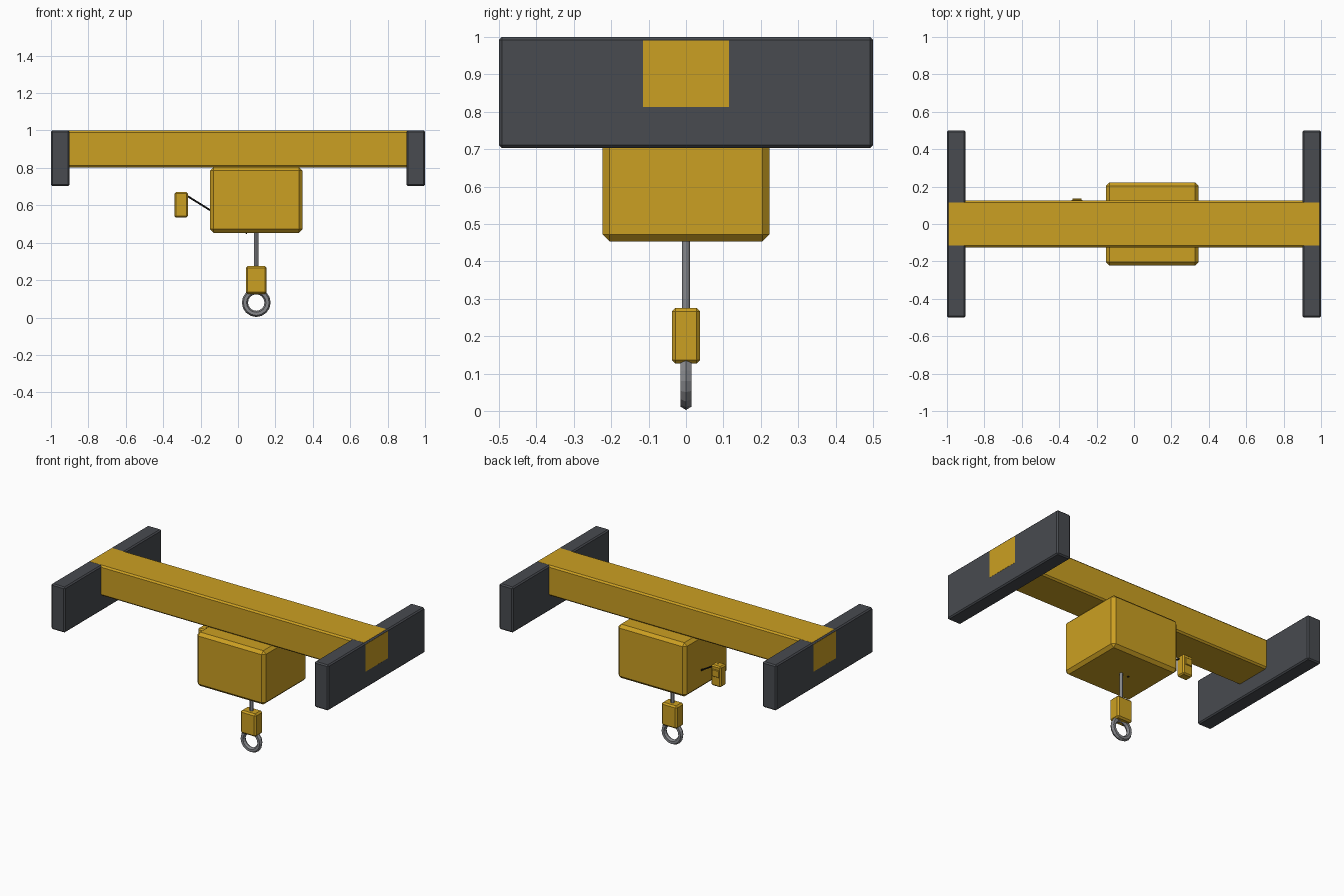
import bpy
from mathutils import Vector

default = bpy.data.objects.get("Cube")
if default:
    bpy.data.objects.remove(default, do_unlink=True)


def material(name, rgb):
    m = bpy.data.materials.new(name)
    m.use_nodes = True
    m.diffuse_color = (*rgb, 1)
    m.node_tree.nodes["Principled BSDF"].inputs["Base Color"].default_value = (*rgb, 1)
    return m


yellow = material("safety_yellow", (0.6, 0.35, 0.016))
charcoal = material("charcoal", (0.065, 0.07, 0.08))
steel = material("steel", (0.24, 0.245, 0.26))
black = material("black_rubber", (0.012, 0.012, 0.012))


def box(name, low, high, bevel, mat):
    """Chamfered box between two opposite corners."""
    low, high = Vector(low), Vector(high)
    bpy.ops.mesh.primitive_cube_add(size=1, location=(low + high) / 2)
    ob = bpy.context.object
    ob.name = name
    ob.scale = high - low
    bpy.ops.object.transform_apply(location=False, rotation=False, scale=True)
    mod = ob.modifiers.new("chamfer", 'BEVEL')
    mod.width = bevel
    mod.segments = 1
    ob.data.materials.append(mat)
    return ob


def rod(name, start, end, radius, sides, mat):
    """Straight cylinder between two points."""
    start, end = Vector(start), Vector(end)
    axis = end - start
    bpy.ops.mesh.primitive_cylinder_add(vertices=sides, radius=radius,
                                        depth=axis.length, location=(start + end) / 2)
    ob = bpy.context.object
    ob.name = name
    ob.rotation_euler = axis.to_track_quat('Z', 'Y').to_euler()
    ob.data.materials.append(mat)
    bpy.ops.object.shade_smooth_by_angle()
    return ob


hook_x = 0.0975

# Bridge girder, a hair proud of the end trucks so its ends show cleanly
box("bridge_girder", (-1.0005, -0.125, 0.803), (1.0005, 0.125, 1.0005), 0.01, yellow)

# End trucks
for side, name in ((-1, "right_end_truck"), (1, "left_end_truck")):
    box(name, (side * 0.95 - 0.05, -0.5, 0.703), (side * 0.95 + 0.05, 0.5, 1.0), 0.008, charcoal)

# Hoist trolley under the girder
box("hoist_trolley", (hook_x - 0.247, -0.223, 0.453), (hook_x + 0.247, 0.223, 0.804), 0.019, yellow)

# Hoist line, hook block and lifting ring
rod("hoist_line", (hook_x, 0, 0.26), (hook_x, 0, 0.47), 0.011, 12, steel)
box("hook_block", (hook_x - 0.056, -0.038, 0.127), (hook_x + 0.056, 0.038, 0.276), 0.01, yellow)
bpy.ops.mesh.primitive_torus_add(major_radius=0.0605, minor_radius=0.0165,
                                 major_segments=16, minor_segments=6,
                                 location=(hook_x, 0, 0.08), rotation=(1.5708, 0, 0))
ring = bpy.context.object
ring.name = "lifting_ring"
ring.data.materials.append(steel)

# Pendant control with its button plate and cable
box("pendant_control", (-0.34, 0.068, 0.535), (-0.268, 0.128, 0.67), 0.008, yellow)
box("pendant_button_plate", (-0.33, 0.126, 0.6), (-0.28, 0.135, 0.645), 0.002, yellow)
rod("pendant_cable", (-0.3, 0.098, 0.668), (0.048, 0, 0.451), 0.005, 8, black)
